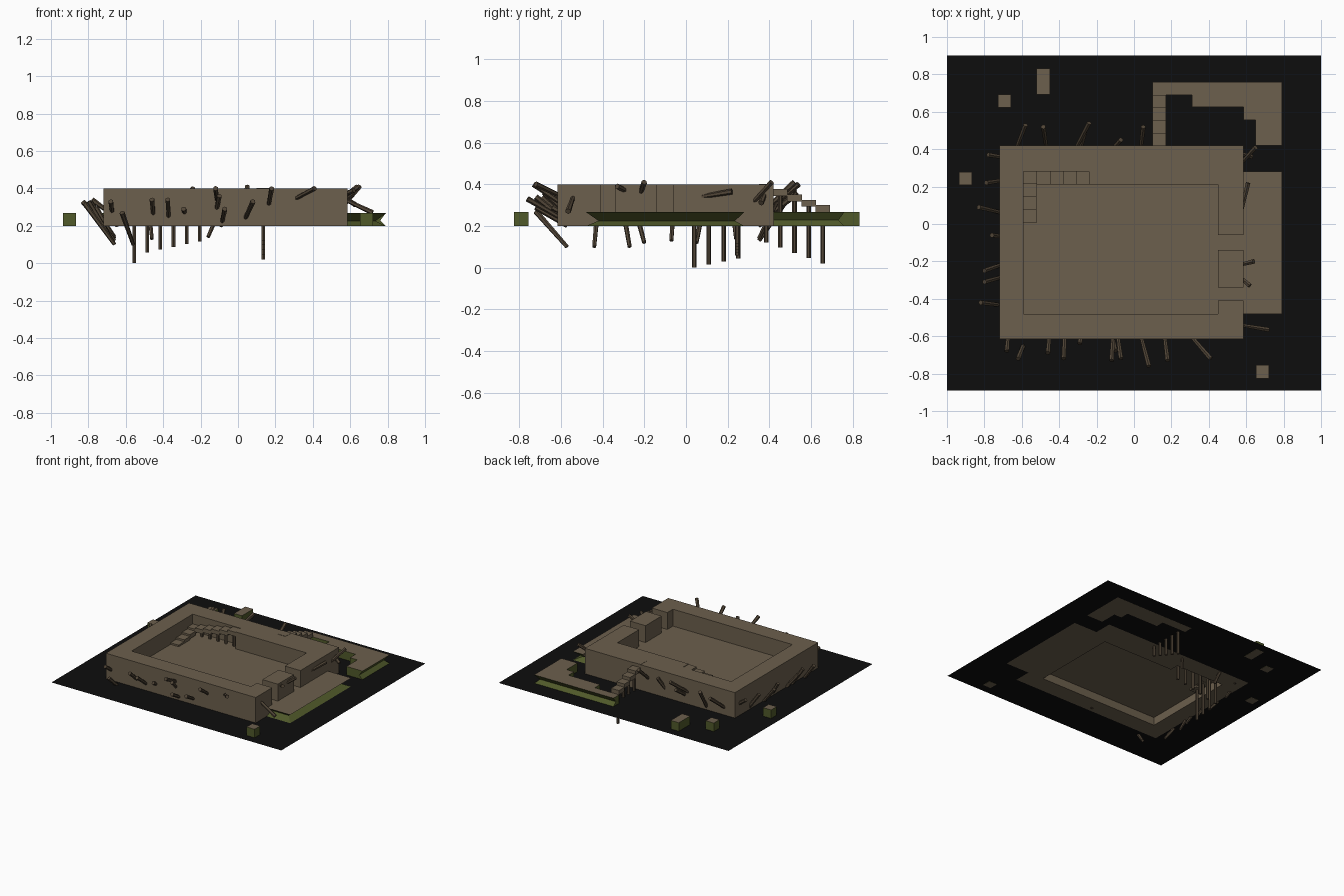
import bpy, bmesh
from mathutils import Vector

if "Cube" in bpy.data.objects:
    bpy.data.objects.remove(bpy.data.objects["Cube"])

def mat(name, r, g, b):
    m = bpy.data.materials.new(name)
    m.diffuse_color = (r, g, b, 1)
    m.use_nodes = True
    m.node_tree.nodes["Principled BSDF"].inputs["Base Color"].default_value = m.diffuse_color
    return m

EARTH = mat("earth brown", .150, .115, .074)
GREEN = mat("moss green", .080, .100, .023)
WOOD = mat("stake wood", .082, .060, .038)
BLACK = mat("black ground", .004, .004, .004)
G, FLOOR, TOP, C = .2, .267, .4, .07   # ground, floor, wall top, cell size

def finish(name, bm, mats):
    bmesh.ops.recalc_face_normals(bm, faces=bm.faces)
    me = bpy.data.meshes.new(name)
    bm.to_mesh(me)
    bm.free()
    for m in mats:
        me.materials.append(m)
    ob = bpy.data.objects.new(name, me)
    bpy.context.collection.objects.link(ob)
    return ob

def rings(name, layers, mats):
    """Stack of matching outlines [(z, points)]; side faces get the second material."""
    bm = bmesh.new()
    vs = [[bm.verts.new((x, y, z)) for x, y in pts] for z, pts in layers]
    n = len(vs[0])
    bm.faces.new(vs[0])
    bm.faces.new(vs[-1])
    for a, b in zip(vs, vs[1:]):
        for i in range(n):
            f = bm.faces.new((a[i], a[(i + 1) % n], b[(i + 1) % n], b[i]))
            f.material_index = len(mats) - 1
    return finish(name, bm, mats)

def rect(x0, x1, y0, y1):
    return [(x0, y0), (x1, y0), (x1, y1), (x0, y1)]

def box(name, x0, x1, y0, y1, z0, z1, mats):
    return rings(name, [(z0, rect(x0, x1, y0, y1)), (z1, rect(x0, x1, y0, y1))], mats)

def stake(name, a, b, r0=.012, r1=.008):
    """Six-sided tapered stick from a to b."""
    a, b = Vector(a), Vector(b)
    bm = bmesh.new()
    bmesh.ops.create_cone(bm, cap_ends=True, segments=6, radius1=r0, radius2=r1,
                          depth=(b - a).length)
    rot = (b - a).to_track_quat('Z', 'Y').to_matrix()
    for v in bm.verts:
        v.co = rot @ v.co + (a + b) / 2
    return finish(name, bm, [WOOD])

# ground sheet with an opening under the fort
bm = bmesh.new()
xs, ys = (-1, -.72, .585, 1), (-.89, -.615, .42, .9)
for i in range(3):
    for j in range(3):
        if (i, j) != (1, 1):
            bm.faces.new([bm.verts.new((x, y, G))
                          for x, y in rect(xs[i], xs[i + 1], ys[j], ys[j + 1])])
bmesh.ops.remove_doubles(bm, verts=bm.verts, dist=1e-4)
finish("ground_sheet", bm, [BLACK])

# fort wall: one ring broken by two gate gaps on the east side
wall = [(.585, -.06), (.585, .42), (-.72, .42), (-.72, -.615), (.585, -.615),
        (.585, -.41), (.45, -.41), (.45, -.48), (-.59, -.48), (-.59, .28),
        (-.17, .28), (-.17, .21), (.45, .21), (.45, -.06)]
rings("fort_wall", [(G, wall), (TOP, wall)], [EARTH])
box("gate_block", .45, .585, -.34, -.14, G, TOP, [EARTH])
for y0, y1 in ((-.14, -.06), (-.41, -.34)):
    box("gate_sill", .45, .585, y0, y1, G, FLOOR, [EARTH])
box("fort_floor", -.59, .45, -.48, .28, FLOOR - .004, FLOOR, [EARTH])

# stairs: floating step blocks, each on a long post
def step(x, y, top, post_len=.27):
    h = C / 2
    box("stair_step", x - h, x + h, y - h, y + h, top - .033, top, [EARTH])
    stake("stair_post", (x, y, top - .03), (x, y, max(0, top - .01 - post_len)), .011, .011)

inner = [(-.555, .04 + C * k) for k in range(4)] + [(-.485 + C * k, .245) for k in range(5)]
for k, (x, y) in enumerate(inner):
    step(x, y, .28 + .0145 * k)
for k in range(5):
    step(.135, .385 + .0675 * k, .402 - .0255 * k)

# earth banks: brown top, green sides pinched in at mid height
east = rect(.585, .79, -.48, .28)
east_mid = [(.585, -.42), (.735, -.42), (.735, .235), (.585, .235)]
rings("east_bank", [(G - .001, east), (.225, east_mid), (FLOOR, east)], [EARTH, GREEN])
north = [(.10, .76), (.79, .76), (.79, .42), (.65, .42), (.65, .555), (.585, .555),
         (.585, .625), (.31, .625), (.31, .69), (.10, .69)]
north_mid = [(x - .03 * (x > .7), y - .03 * (y > .7)) for x, y in north]
rings("north_bank", [(G - .001, north), (.228, north_mid), (FLOOR, north)], [EARTH, GREEN])

# loose turf blocks
for x, y, hy in ((-.9, .243, .035), (-.692, .658, .035), (-.485, .762, .07), (.687, -.79, .035)):
    box("turf_block", x - .035, x + .035, y - hy, y + hy, G - .001, FLOOR, [EARTH, GREEN])

# slanted stakes driven through the walls: inner end, outer tip
south = [(-.67, .25, -.68, .33, -.68), (-.56, .10, -.62, .27, -.72), (-.45, .23, -.46, .34, -.69),
         (-.37, .22, -.375, .34, -.72), (-.28, .25, -.29, .29, -.64), (-.11, .32, -.12, .40, -.73),
         (-.12, .26, -.10, .36, -.68), (-.09, .20, -.07, .29, -.72), (.03, .22, .08, .33, -.76),
         (.16, .29, .18, .40, -.73), (.28, .33, .41, .40, -.72)]
for x0, z0, x1, z1, y1 in south:
    stake("south_stake", (x0, -.57, z0), (x1, y1, z1), .010, .014)
west = [(.35, .25, .37, .34, -.78), (.24, .14, .22, .33, -.79), (.05, .12, .09, .33, -.83),
        (-.07, .13, -.06, .30, -.76), (-.20, .12, -.25, .31, -.80), (-.27, .10, -.31, .33, -.80),
        (-.44, .10, -.42, .32, -.82)]
for y0, z0, y1, z1, x1 in west:
    stake("west_stake", (-.66, y0, z0), (x1, y1, z1), .010, .014)
north_st = [(-.65, .20, -.58, .36, .53), (-.46, .13, -.485, .38, .52), (-.34, .24, -.24, .40, .54),
            (-.30, .22, -.26, .33, .50), (-.16, .14, -.07, .35, .45), (.03, .25, .05, .41, .52)]
for x0, z0, x1, z1, y1 in north_st:
    stake("north_stake", (x0, .35, z0), (x1, y1, z1), .010, .014)
east_st = [((.56, .31, .30), (.65, .41, .41)), ((.56, .38, .36), (.63, .36, .31)),
           ((.575, .07, .34), (.61, .22, .365)), ((.56, -.22, .35), (.64, -.20, .41)),
           ((.55, -.27, .36), (.62, -.33, .39)), ((.57, -.54, .34), (.72, -.565, .27))]
for a, b in east_st:
    stake("east_stake", a, b, .010, .014)
